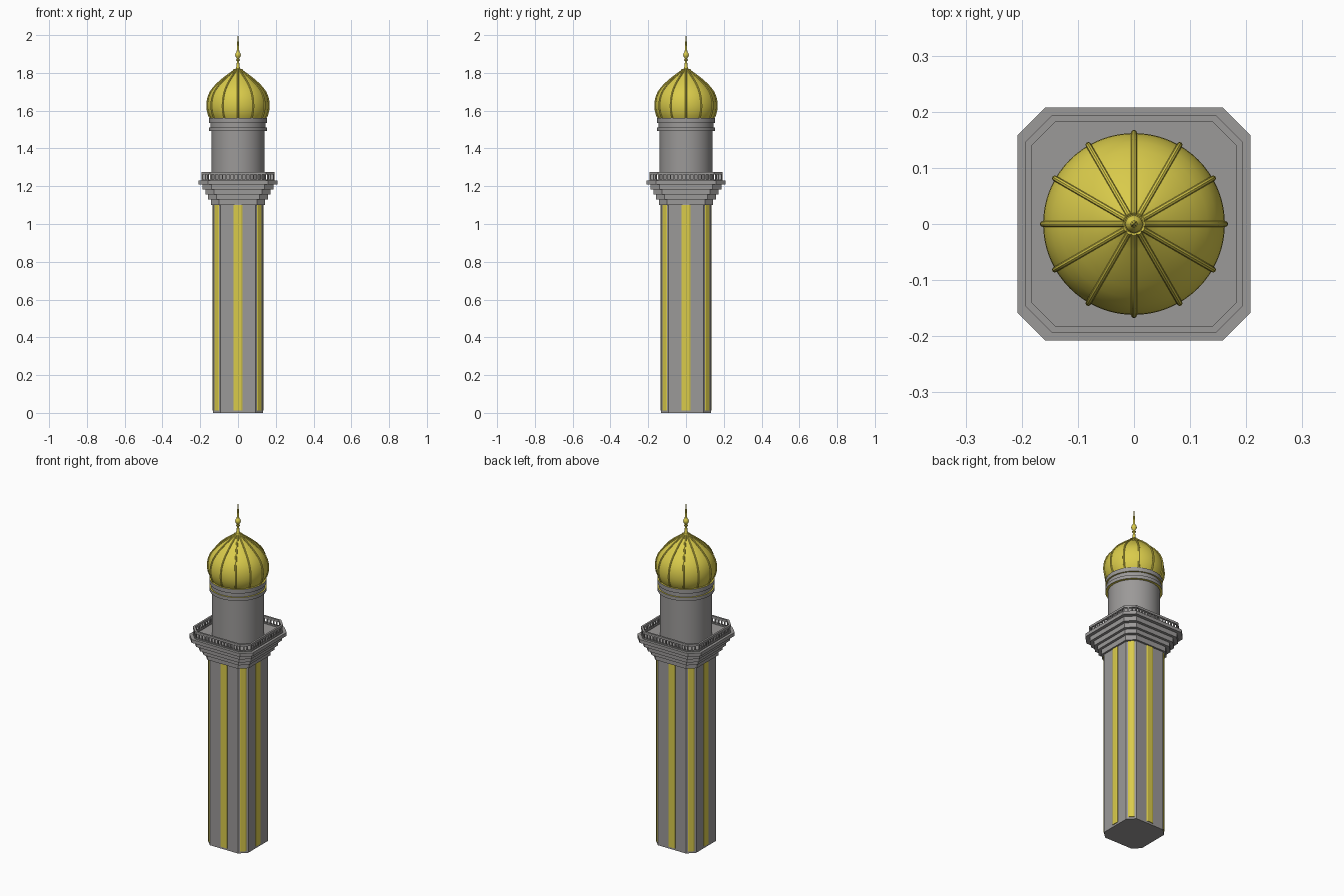
import bpy, bmesh, math
from mathutils import Matrix, Vector

if "Cube" in bpy.data.objects:
    bpy.data.objects.remove(bpy.data.objects["Cube"])


def material(name, rgb):
    m = bpy.data.materials.new(name)
    m.diffuse_color = (*rgb, 1)
    m.use_nodes = True
    m.node_tree.nodes["Principled BSDF"].inputs["Base Color"].default_value = m.diffuse_color
    return m


STONE = material("grey stone", (0.33, 0.32, 0.315))
GOLD = material("gold", (0.70, 0.60, 0.07))


def finish(name, bm, mats, smooth=False):
    bmesh.ops.recalc_face_normals(bm, faces=bm.faces)
    me = bpy.data.meshes.new(name)
    bm.to_mesh(me)
    bm.free()
    for m in mats:
        me.materials.append(m)
    ob = bpy.data.objects.new(name, me)
    bpy.context.collection.objects.link(ob)
    if smooth:
        bpy.ops.object.select_all(action='DESELECT')
        ob.select_set(True)
        bpy.context.view_layer.objects.active = ob
        bpy.ops.object.shade_smooth_by_angle(angle=math.radians(32))
    return ob


def octagon(h, c):
    """Square of half-width h with corners cut by c."""
    a = h - c
    return [(h, -a), (h, a), (a, h), (-a, h), (-h, a), (-h, -a), (-a, -h), (a, -h)]


def loft(bm, rings, closed=False):
    """Join rings of points; cap both ends unless closed on itself."""
    vs = [[bm.verts.new(p) for p in r] for r in rings]
    n = len(vs[0])
    pairs = list(zip(vs, vs[1:])) + ([(vs[-1], vs[0])] if closed else [])
    for a, b in pairs:
        for i in range(n):
            j = (i + 1) % n
            bm.faces.new((a[i], a[j], b[j], b[i]))
    if not closed:
        bm.faces.new(vs[0])
        bm.faces.new(vs[-1])


def oct_stack(name, levels, mat):
    bm = bmesh.new()
    loft(bm, [[(x, y, z) for x, y in octagon(h, c)] for h, c, z in levels])
    return finish(name, bm, [mat])


def lathe(name, prof, mats, seg=64):
    bm = bmesh.new()
    loft(bm, [[(r * math.cos(2 * math.pi * i / seg), r * math.sin(2 * math.pi * i / seg), z)
               for i in range(seg)] for r, z in prof])
    return finish(name, bm, mats, True)


def box(bm, size, mat):
    bmesh.ops.create_cube(bm, size=1, matrix=mat @ Matrix.Diagonal((*size, 1)))


# shaft
H, C = 0.132, 0.04
oct_stack("shaft", [(H, C, 0), (H, C, 1.105)], STONE)

# gold strips on the four faces and four cut corners
bm = bmesh.new()
for k in range(8):
    diagonal = k % 2
    dist = (2 * H - C) / math.sqrt(2) if diagonal else H
    width = 0.034 if diagonal else 0.045
    rot = Matrix.Rotation(k * math.pi / 4, 4, 'Z')
    sect = [(-0.004, -width / 2), (0.001, -width / 2), (0.004, -width / 3),
            (0.004, width / 3), (0.001, width / 2), (-0.004, width / 2)]
    loft(bm, [[rot @ Vector((dist + x, y, z)) for x, y in sect] for z in (0.012, 1.1)])
finish("gold_strips", bm, [GOLD])

# stepped cornice carrying the balcony
steps = [(0.143, 1.10, 1.13), (0.158, 1.13, 1.155), (0.173, 1.155, 1.183),
         (0.189, 1.183, 1.21), (0.208, 1.21, 1.23)]
levels = []
for h, z0, z1 in steps:
    c = 0.042 + (h - 0.143) * 0.12
    levels += [(h, c, z0), (h, c, z1)]
oct_stack("balcony_cornice", levels, STONE)

# railing: bottom and top rails
for name, z0, z1 in (("bottom_rail", 1.229, 1.236), ("top_rail", 1.262, 1.275)):
    bm = bmesh.new()
    loft(bm, [[(x, y, z) for x, y in octagon(h, c)] for h, c, z in
              ((0.193, 0.046, z0), (0.193, 0.046, z1), (0.182, 0.042, z1), (0.182, 0.042, z0))],
         closed=True)
    finish(name, bm, [STONE])

# balusters along each side of the railing
bm = bmesh.new()
corners = [Vector((x, y, 1.249)) for x, y in octagon(0.1875, 0.044)]
for i, a in enumerate(corners):
    b = corners[(i + 1) % 8]
    n = max(2, round((b - a).length / 0.021))
    rot = Matrix.Rotation(math.atan2(b.y - a.y, b.x - a.x), 4, 'Z')
    for k in range(n):
        box(bm, (0.007, 0.007, 0.03), Matrix.Translation(a.lerp(b, k / n)) @ rot)
finish("balusters", bm, [STONE])

# round drum
lathe("drum", [(0.14, 1.225), (0.14, 1.56)], [STONE])

# collar rings: grey rims with gold upper and lower faces
for name, r, z0, z1 in (("lower_ring", 0.154, 1.492, 1.512), ("middle_ring", 0.146, 1.512, 1.536),
                        ("upper_ring", 0.154, 1.536, 1.56)):
    ring = lathe(name, [(r, z0), (r, z1)], [STONE, GOLD])
    for f in ring.data.polygons:
        f.material_index = int(abs(f.normal.z) > 0.5)

# onion dome
dome = [(0.143, 1.558), (0.152, 1.575), (0.159, 1.597), (0.162, 1.62), (0.161, 1.645),
        (0.156, 1.67), (0.146, 1.695), (0.131, 1.717), (0.112, 1.738), (0.09, 1.758),
        (0.067, 1.777), (0.045, 1.793), (0.027, 1.806), (0.016, 1.818)]
lathe("dome", dome, [GOLD], 72)

# twelve ribs following the dome profile
bm = bmesh.new()
path = [Vector((r, 0, z)) for r, z in dome]
for k in range(12):
    rot = Matrix.Rotation(k * math.pi / 6, 4, 'Z')
    rings = []
    for i, p in enumerate(path):
        t = (path[min(i + 1, len(path) - 1)] - path[max(i - 1, 0)]).normalized()
        out = Vector((t.z, 0, -t.x))
        rings.append([rot @ (p + out * (0.001 + 0.005 * math.cos(j * math.pi / 4))
                             + Vector((0, 0.005 * math.sin(j * math.pi / 4), 0)))
                      for j in range(8)])
    loft(bm, rings)
finish("dome_ribs", bm, [GOLD], True)

# finial
lathe("finial", [(0.021, 1.806), (0.021, 1.815), (0.012, 1.822), (0.008, 1.835), (0.006, 1.862),
                 (0.010, 1.865), (0.010, 1.871), (0.006, 1.874), (0.007, 1.879), (0.013, 1.886),
                 (0.0155, 1.895), (0.013, 1.904), (0.007, 1.912), (0.006, 1.93),
                 (0.004, 1.965), (0.001, 2.0)], [GOLD], 24)
